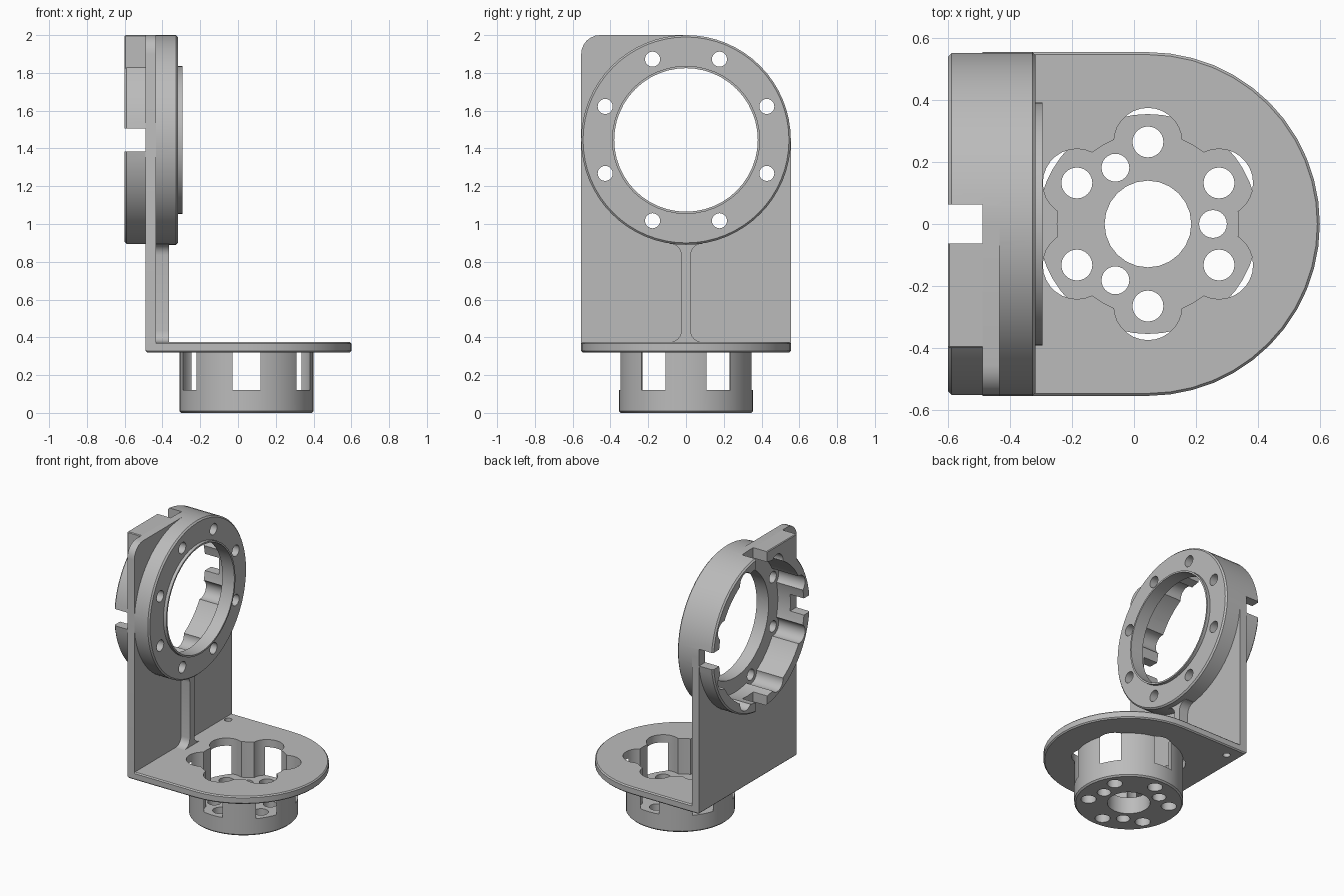
import bpy, bmesh, math
from math import cos, sin, pi

if "Cube" in bpy.data.objects:
    bpy.data.objects.remove(bpy.data.objects["Cube"], do_unlink=True)

grey = bpy.data.materials.new("plain_grey")
grey.use_nodes = True
grey.diffuse_color = (0.5, 0.5, 0.5, 1)
grey.node_tree.nodes["Principled BSDF"].inputs["Base Color"].default_value = (0.5, 0.5, 0.5, 1)

CX = 0.045          # centre of the cup and base rounding
CZ = 1.445          # centre height of the upright ring
R = 0.555           # ring radius and half width of the bracket


def arc(c, r, a0, a1, n):
    """Points on an arc, angles in degrees, both ends included."""
    step = math.radians(a1 - a0) / n
    return [(c[0] + r * cos(math.radians(a0) + i * step),
             c[1] + r * sin(math.radians(a0) + i * step)) for i in range(n + 1)]


def circle(c, r, n=40):
    return arc(c, r, 0, 360, n)[:-1]


def rect(u0, u1, v0, v1):
    return [(u0, v0), (u1, v0), (u1, v1), (u0, v1)]


def prism(name, profile, lo, hi, axis="Z", bevel=0):
    """Extrude a closed profile along Z (profile in x, y) or X (profile in y, z)."""
    place = (lambda u, v, w: (u, v, w)) if axis == "Z" else (lambda u, v, w: (w, u, v))
    bm = bmesh.new()
    ends = [[bm.verts.new(place(u, v, w)) for u, v in profile] for w in (lo, hi)]
    for loop in ends:
        bm.faces.new(loop)
    n = len(profile)
    for i in range(n):
        j = (i + 1) % n
        bm.faces.new((ends[0][i], ends[0][j], ends[1][j], ends[1][i]))
    bmesh.ops.recalc_face_normals(bm, faces=bm.faces)
    if bevel:
        sharp = [e for e in bm.edges if e.calc_face_angle(0) > 0.7]
        bmesh.ops.bevel(bm, geom=sharp, offset=bevel, segments=1, affect="EDGES")
    mesh = bpy.data.meshes.new(name)
    bm.to_mesh(mesh)
    bm.free()
    mesh.materials.append(grey)
    ob = bpy.data.objects.new(name, mesh)
    bpy.context.collection.objects.link(ob)
    return ob


def boolean(ob, tools, operation="DIFFERENCE"):
    for tool in tools:
        m = ob.modifiers.new(tool.name, "BOOLEAN")
        m.operation, m.solver, m.object = operation, "EXACT", tool
        bpy.context.view_layer.objects.active = ob
        bpy.ops.object.modifier_apply(modifier=m.name)


def polar(c, r, deg):
    return (c[0] + r * cos(math.radians(deg)), c[1] + r * sin(math.radians(deg)))


cup_c, ring_c = (CX, 0), (0, CZ)

# Base plate with a rounded outer end
base_plate = prism("base_plate", [(-0.49, -R)] + arc(cup_c, R, -90, 90, 24) + [(-0.49, R)],
                   0.32, 0.375, bevel=0.008)
# Cup hanging under the plate
cup = prism("cup", circle(cup_c, 0.355, 48), 0, 0.33, bevel=0.01)

# Six-lobed pocket, open through the cup wall at each lobe
pocket = [prism("pocket_core_cutter", circle(cup_c, 0.293, 48), 0.12, 0.6)]
cup_holes = [prism("cup_centre_cutter", circle(cup_c, 0.14, 24), -0.1, 0.6)]
for k in range(6):
    a = 30 + 60 * k
    pocket.append(prism("pocket_lobe_cutter", circle(polar(cup_c, 0.265, a), 0.11, 28), 0.12, 0.6))
    cup_holes.append(prism("cup_bolt_cutter", circle(polar(cup_c, 0.265, a), 0.05, 24), -0.1, 0.6))
for a in (0, 120, 240):
    cup_holes.append(prism("cup_pin_cutter", circle(polar(cup_c, 0.21, a), 0.045, 24), -0.1, 0.6))
drain = prism("corner_hole_cutter", circle((-0.4, 0.46), 0.025, 16), 0.2, 0.5)
boolean(base_plate, pocket + [drain])
boolean(cup, pocket + cup_holes)

# Upright wall with one square shoulder, the other side following the ring
wall = prism("upright_wall",
             [(-R, 0.33), (R, 0.33), (R, CZ), (0.51, 1.5), (0, 1.96), (0, 2.0)]
             + arc((-R + 0.1, 1.9), 0.1, 90, 180, 6), -0.49, -0.435, "X")
# Ring housing with its rear collar
ring = prism("ring_housing", circle(ring_c, R, 64), -0.6, -0.318, "X", bevel=0.01)
# Flat-topped block on the collar behind the square shoulder
block = prism("collar_block", rect(-0.4, -0.02, 1.75, 2.0), -0.6, -0.47, "X", bevel=0.005)

bore = prism("bore_cutter", circle(ring_c, 0.38, 48), -0.8, -0.1, "X")
recess = prism("recess_cutter", circle(ring_c, 0.485, 56), -0.8, -0.39, "X")
slots = [prism("side_slot_cutter", rect(-0.8, 0.8, CZ - 0.06, CZ + 0.06), -0.8, -0.49, "X"),
         prism("top_slot_cutter", rect(-0.063, 0.063, 0.7, 2.2), -0.8, -0.49, "X")]
screws, grooves = [], []
for k in range(8):
    c = polar(ring_c, 0.463, 22.5 + 45 * k)
    screws.append(prism("screw_cutter", circle(c, 0.04, 20), -0.8, -0.1, "X"))
    grooves.append(prism("screw_groove_cutter", circle(c, 0.066, 24), -0.8, -0.39, "X"))
boolean(ring, [bore, recess] + slots + screws + grooves)
boolean(wall, [recess] + grooves)
boolean(block, [recess] + slots + grooves)

# Thin raised lip around the bore
lip = prism("bore_lip", circle(ring_c, 0.392, 48), -0.33, -0.295, "X")
boolean(lip, [bore])

# Stiffening rib, flared at both ends
side = arc((0.085, 0.435), 0.06, 270, 180, 6) + arc((0.085, 0.835), 0.06, 180, 90, 6) + [(0.085, 0.93)]
rib = prism("stiffening_rib", [(0.085, 0.36)] + side
            + [(-y, z) for y, z in reversed(side)] + [(-0.085, 0.36)], -0.44, -0.365, "X")

# Remove the spent cutters
for ob in list(bpy.data.objects):
    if ob.name.split(".")[0].endswith("_cutter"):
        bpy.data.objects.remove(ob, do_unlink=True)

# Smooth curved surfaces, keep edges crisp
bpy.ops.object.select_all(action="DESELECT")
for ob in (base_plate, cup, wall, ring, block, lip, rib):
    ob.select_set(True)
    bpy.context.view_layer.objects.active = ob
bpy.ops.object.shade_smooth_by_angle(angle=math.radians(30))
